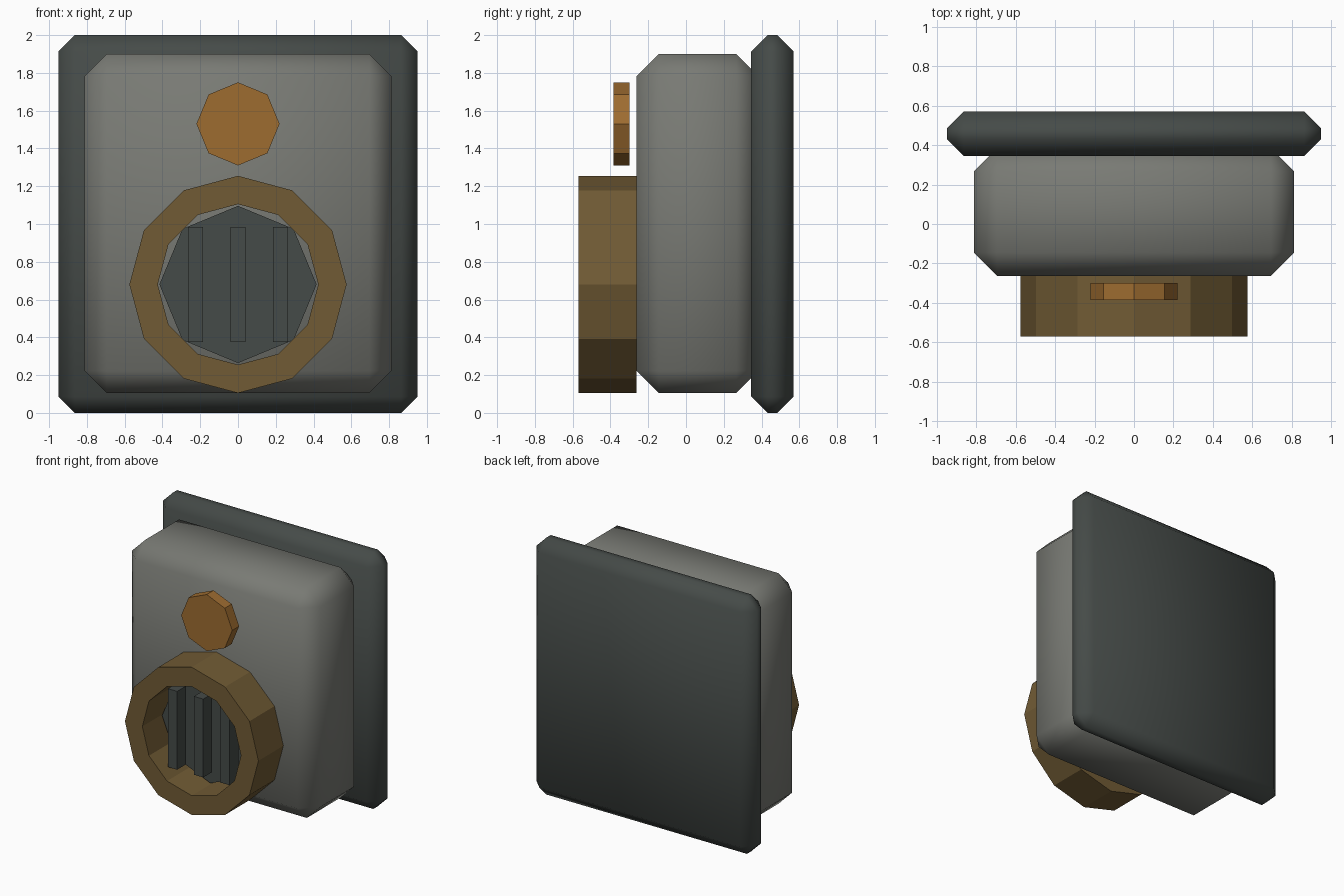
import bpy, bmesh
from math import radians, sin, cos, tau

if "Cube" in bpy.data.objects:
    bpy.data.objects.remove(bpy.data.objects["Cube"])


def material(name, rgb):
    m = bpy.data.materials.new(name)
    m.diffuse_color = (*rgb, 1)
    m.use_nodes = True
    m.node_tree.nodes["Principled BSDF"].inputs["Base Color"].default_value = m.diffuse_color
    return m


DARK = material("dark_metal", (0.06, 0.07, 0.065))
GREY = material("grey_metal", (0.19, 0.195, 0.175))
BRASS = material("brass", (0.165, 0.105, 0.035))
AMBER = material("amber", (0.34, 0.15, 0.03))


def add_object(name, bm, mat):
    bmesh.ops.recalc_face_normals(bm, faces=bm.faces)
    mesh = bpy.data.meshes.new(name)
    bm.to_mesh(mesh)
    bm.free()
    mesh.materials.append(mat)
    obj = bpy.data.objects.new(name, mesh)
    bpy.context.collection.objects.link(obj)
    return obj


def box(name, x, y, z, mat, bevel=0):
    """Box from (min, max) ranges, optionally chamfered and smooth shaded."""
    bm = bmesh.new()
    bmesh.ops.create_cube(bm, size=1)
    for v in bm.verts:
        v.co = [sum(r) / 2 + c * (r[1] - r[0]) for c, r in zip(v.co, (x, y, z))]
    if bevel:
        bmesh.ops.bevel(bm, geom=bm.edges[:], offset=bevel, segments=1,
                        affect='EDGES', profile=0.5)
        for f in bm.faces:
            f.smooth = True
    return add_object(name, bm, mat)


def disc(name, z, radius, y, sides, mat, hole=0):
    """Flat-sided cylinder along y; with a hole it becomes a ring."""
    bm = bmesh.new()

    def loop(r, yy):
        return [bm.verts.new((r * sin(tau * i / sides), yy, z + r * cos(tau * i / sides)))
                for i in range(sides)]

    def bridge(a, b):
        for i in range(sides):
            j = (i + 1) % sides
            bm.faces.new((a[i], a[j], b[j], b[i]))

    front, back = loop(radius, y[0]), loop(radius, y[1])
    bridge(front, back)
    if hole:
        front_in, back_in = loop(hole, y[0]), loop(hole, y[1])
        bridge(front_in, back_in)
        bridge(front, front_in)
        bridge(back, back_in)
    else:
        bm.faces.new(front)
        bm.faces.new(back)
    return add_object(name, bm, mat)


# Wall plate and housing
box("back_plate", (-0.95, 0.95), (0.345, 0.57), (0, 2), DARK, 0.086)
box("housing", (-0.813, 0.813), (-0.263, 0.385), (0.105, 1.9), GREY, 0.118)

# Speaker: ring, recessed grille plate and vertical slats
disc("speaker_ring", 0.68, 0.575, (-0.57, -0.263), 12, BRASS, hole=0.425)
disc("grille_plate", 0.68, 0.416, (-0.34, -0.28), 8, DARK)
for i in (-1, 0, 1):
    box(f"grille_slat_{i + 2}", (i * 0.225 - 0.04, i * 0.225 + 0.04),
        (-0.485, -0.375), (0.375, 0.985), DARK)

# Button above the speaker
disc("call_button", 1.53, 0.22, (-0.385, -0.30), 8, AMBER)
